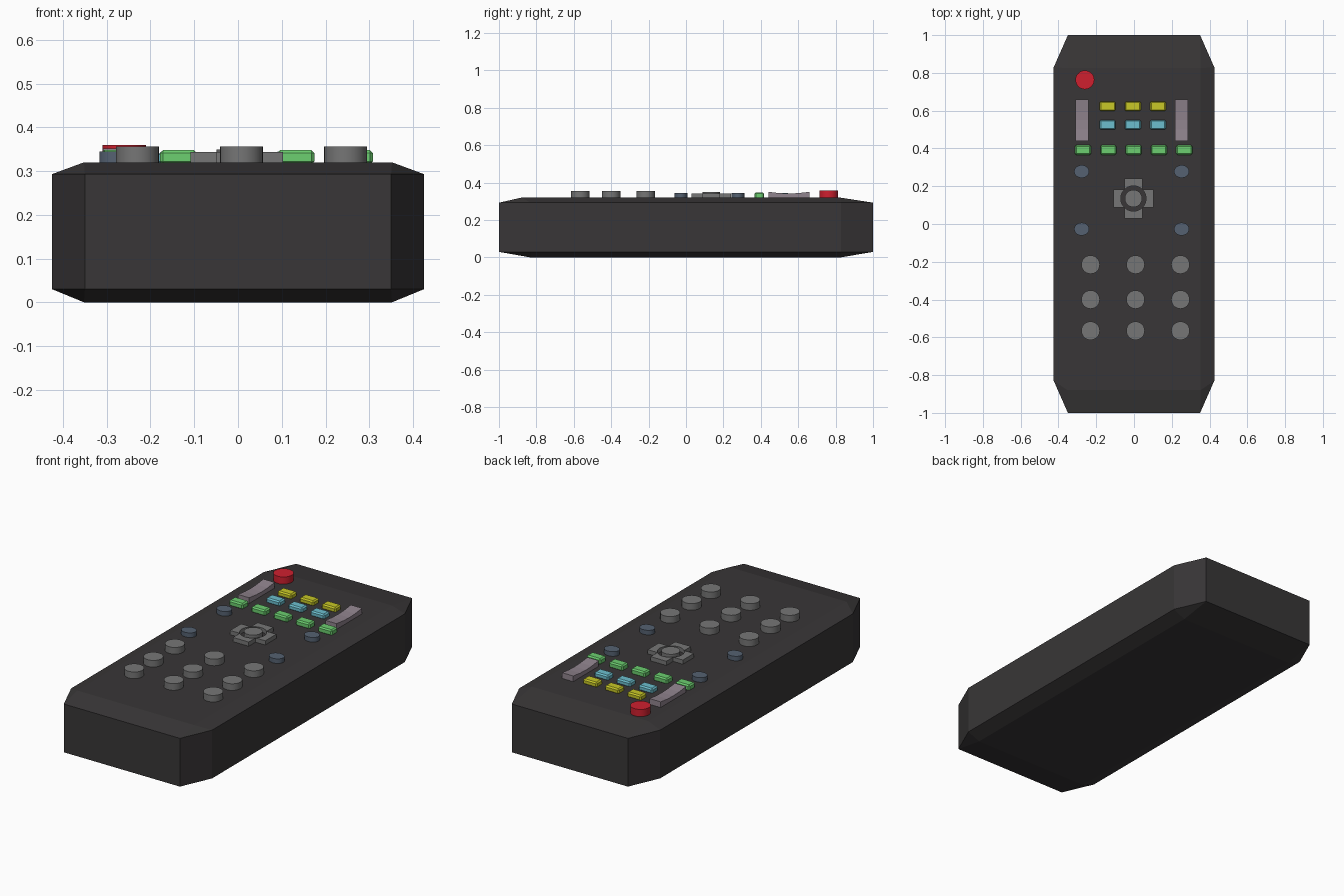
import bpy, bmesh
from math import sin, cos, pi, radians
from mathutils import Vector

if "Cube" in bpy.data.objects:
    bpy.data.objects.remove(bpy.data.objects["Cube"])

TOP = 0.32      # height of the casing's upper face
BASE = 0.315    # buttons start slightly inside the casing


def material(name, rgb):
    m = bpy.data.materials.new(name)
    m.diffuse_color = (*rgb, 1)
    m.use_nodes = True
    m.node_tree.nodes["Principled BSDF"].inputs["Base Color"].default_value = m.diffuse_color
    return m


DARK = material("dark_plastic", (0.04, 0.037, 0.038))
GREY = material("grey_rubber", (0.18, 0.18, 0.18))
RED = material("red", (0.62, 0.014, 0.028))
YELLOW = material("yellow", (0.58, 0.58, 0.02))
CYAN = material("cyan", (0.15, 0.52, 0.62))
GREEN = material("green", (0.15, 0.62, 0.16))
SLATE = material("slate", (0.09, 0.12, 0.165))
MAUVE = material("mauve", (0.28, 0.23, 0.27))


def finish(bm, name, mat):
    bmesh.ops.recalc_face_normals(bm, faces=bm.faces)
    me = bpy.data.meshes.new(name)
    bm.to_mesh(me)
    bm.free()
    me.materials.append(mat)
    ob = bpy.data.objects.new(name, me)
    bpy.context.collection.objects.link(ob)
    return ob


def prism(name, points, direction, mat):
    """Extrude a closed 3D outline along a direction."""
    bm = bmesh.new()
    face = bm.faces.new([bm.verts.new(p) for p in points])
    ext = bmesh.ops.extrude_face_region(bm, geom=[face], use_keep_orig=True)
    moved = [v for v in ext["geom"] if isinstance(v, bmesh.types.BMVert)]
    bmesh.ops.translate(bm, verts=moved, vec=Vector(direction))
    return finish(bm, name, mat)


def round_button(name, x, y, rx, ry, top, mat, n=32):
    pts = [(x + rx * cos(2 * pi * i / n), y + ry * sin(2 * pi * i / n), BASE) for i in range(n)]
    ob = prism(name, pts, (0, 0, top - BASE), mat)
    for p in ob.data.polygons:
        p.use_smooth = len(p.vertices) == 4
    for e in ob.data.edges:
        a, b = (ob.data.vertices[i].co for i in e.vertices)
        e.use_edge_sharp = abs(a.z - b.z) < 1e-5
    return ob


def bar_button(name, x, y, top, mat):
    w, d = 0.0425, 0.026
    pts = [(x + sx * w, y + sy * d, BASE) for sx, sy in ((-1, -1), (1, -1), (1, 1), (-1, 1))]
    ob = prism(name, pts, (0, 0, top - BASE), mat)
    bev = ob.modifiers.new("bevel", "BEVEL")
    bev.width, bev.segments = 0.007, 1


# Casing: hull of a chamfered outline and smaller upper and lower faces
bm = bmesh.new()
for s in (-1, 1):
    for x, y in ((0.35, 1.0), (0.35, -1.0), (0.425, 0.83), (0.425, -0.83)):
        for z in (0.03, 0.293):
            bm.verts.new((s * x, y, z))
    for y0, z in ((-0.88, TOP), (0.825, TOP), (-0.83, 0), (0.825, 0)):
        bm.verts.new((s * 0.352, y0, z))
bmesh.ops.convex_hull(bm, input=bm.verts)
bmesh.ops.dissolve_limit(bm, angle_limit=radians(0.5), verts=bm.verts, edges=bm.edges)
finish(bm, "casing", DARK)

# Power button
round_button("power_button", -0.26, 0.763, 0.05, 0.05, 0.359, RED)

# Number pad
for y in (-0.215, -0.4, -0.565):
    for x in (-0.23, 0.008, 0.246):
        round_button("number_button", x, y, 0.049, 0.049, 0.356, GREY)

# Small oval buttons around the direction pad
for y in (0.278, -0.027):
    for x in (-0.277, 0.252):
        round_button("oval_button", x, y, 0.04, 0.034, 0.345, SLATE)

# Rows of coloured bars
for x in (-0.14, -0.006, 0.127):
    bar_button("yellow_bar", x, 0.623, 0.345, YELLOW)
    bar_button("cyan_bar", x, 0.525, 0.345, CYAN)
for i in range(5):
    bar_button("green_bar", -0.27 + i * 0.134, 0.392, 0.348, GREEN)

# Rocker buttons with a dished top
for x in (-0.275, 0.252):
    side = [(0.44, BASE), (0.66, BASE), (0.66, 0.351), (0.6, 0.344),
            (0.55, 0.342), (0.5, 0.344), (0.44, 0.351)]
    prism("rocker_button", [(x - 0.034, y, z) for y, z in side], (0.068, 0, 0), MAUVE)

# Direction pad: round centre and four arms with curved inner ends
CX, CY = -0.003, 0.135
round_button("select_button", CX, CY, 0.046, 0.046, 0.349, GREY)
for k in range(4):
    a0 = k * pi / 2
    arc = [(0.067 * cos(radians(t)), 0.067 * sin(radians(t))) for t in range(45, -46, -9)]
    outline = [(0.106, -0.0474), (0.106, 0.0474)] + arc
    pts = [(CX + u * cos(a0) - v * sin(a0), CY + u * sin(a0) + v * cos(a0), BASE)
           for u, v in outline]
    prism("direction_arm", pts, (0, 0, 0.343 - BASE), GREY)
